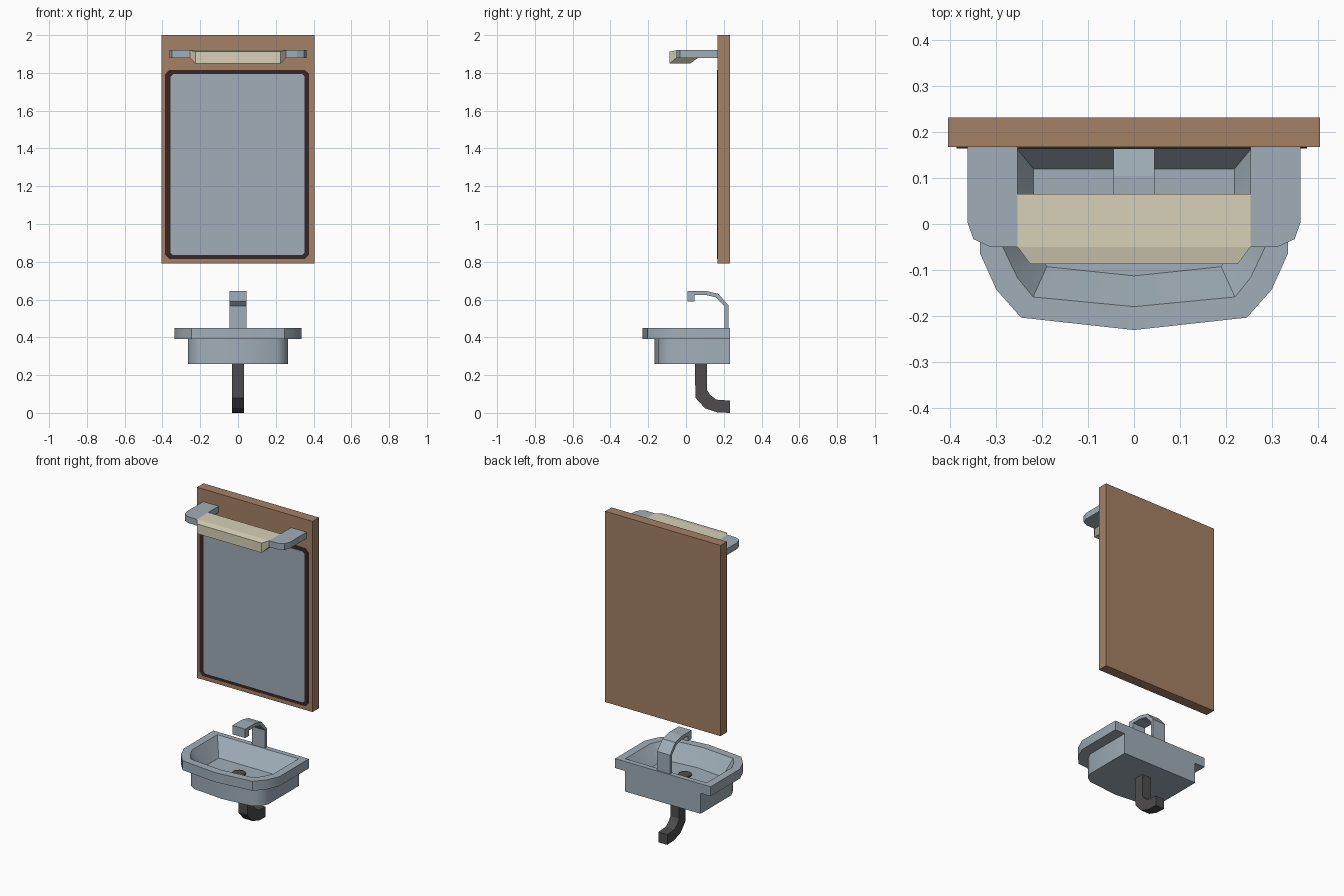
import bpy, bmesh, math
from mathutils import Vector

if "Cube" in bpy.data.objects:
    bpy.data.objects.remove(bpy.data.objects["Cube"])


def material(name, rgb):
    lin = [(c / 255 / 12.92) if c < 11 else ((c / 255 + 0.055) / 1.055) ** 2.4 for c in rgb]
    m = bpy.data.materials.new(name)
    m.diffuse_color = (*lin, 1)
    m.use_nodes = True
    m.node_tree.nodes["Principled BSDF"].inputs["Base Color"].default_value = m.diffuse_color
    return m


STEEL = material("blue_grey_steel", (160, 174, 184))
WOOD = material("brown_wood", (165, 129, 101))
CREAM = material("cream_light", (214, 209, 183))
DARK = material("dark_grey_pipe", (78, 76, 76))
FRAME = material("dark_brown_frame", (58, 37, 37))


def finish(name, bm, mat):
    bmesh.ops.recalc_face_normals(bm, faces=bm.faces)
    me = bpy.data.meshes.new(name)
    bm.to_mesh(me)
    bm.free()
    me.materials.append(mat)
    ob = bpy.data.objects.new(name, me)
    bpy.context.collection.objects.link(ob)
    return ob


def stack(name, loops, mat):
    """Closed skin over loops of equal length, capped at both ends."""
    bm = bmesh.new()
    rings = [[bm.verts.new(p) for p in loop] for loop in loops]
    n = len(rings[0])
    for a, b in zip(rings, rings[1:]):
        for i in range(n):
            j = (i + 1) % n
            bm.faces.new((a[i], a[j], b[j], b[i]))
    bm.faces.new(rings[0])
    bm.faces.new(rings[-1])
    return finish(name, bm, mat)


def strip(name, outer, inner, half, mat):
    """Bent bar: paired side-profile points (y, z) swept across x."""
    loops = [[(-half, *o), (half, *o), (half, *i), (-half, *i)] for o, i in zip(outer, inner)]
    return stack(name, loops, mat)


def plate(name, x0, x1, z0, z1, y0, y1, c, mat):
    """Upright plate with chamfered corners (c = 0 gives a box)."""
    if c:
        pts = [(x0 + c, z0), (x1 - c, z0), (x1, z0 + c), (x1, z1 - c),
               (x1 - c, z1), (x0 + c, z1), (x0, z1 - c), (x0, z0 + c)]
    else:
        pts = [(x0, z0), (x1, z0), (x1, z1), (x0, z1)]
    return stack(name, [[(x, y, z) for x, z in pts] for y in (y0, y1)], mat)


# backing board, mirror frame and glass
plate("backing_board", -0.405, 0.405, 0.79, 2.0, 0.168, 0.232, 0, WOOD)
plate("mirror_frame", -0.387, 0.377, 0.815, 1.815, 0.165, 0.168, 0.022, FRAME)
plate("mirror_glass", -0.357, 0.352, 0.835, 1.793, 0.163, 0.165, 0.012, STEEL)

# lamp brackets on both sides
profile = [(0.254, 0.168), (0.363, 0.168), (0.363, 0.004), (0.35, -0.033), (0.313, -0.05), (0.254, -0.05)]
for side, s in (("left", -1), ("right", 1)):
    stack(side + "_lamp_bracket", [[(s * x, y, z) for x, y in profile] for z in (1.88, 1.92)], STEEL)

# lamp shade: bar with a tapered front and underside
bm = bmesh.new()
for s in (-1, 1):
    for y, z in ((-0.05, 1.88), (-0.05, 1.92), (0.065, 1.88), (0.065, 1.92)):
        bm.verts.new((s * 0.254, y, z))
    for y, z in ((-0.087, 1.85), (-0.087, 1.912), (0.022, 1.85)):
        bm.verts.new((s * 0.226, y, z))
bmesh.ops.convex_hull(bm, input=bm.verts)
bmesh.ops.dissolve_limit(bm, angle_limit=0.02, verts=bm.verts, edges=bm.edges)
finish("lamp_shade", bm, CREAM)


# wash basin: body, overhanging rim and hollow bowl
def ring(half, front, z):
    right = [(x, y, z) for x, y in half]
    return right + [(0, front, z)] + [(-x, y, z) for x, y, z in reversed(right)]


body = [(0.265, 0.232), (0.265, -0.075), (0.243, -0.122), (0.205, -0.148)]
rim = [(0.335, 0.232), (0.335, -0.065), (0.30, -0.143), (0.246, -0.204)]
opening = [(0.285, 0.2), (0.285, -0.052), (0.254, -0.117), (0.22, -0.159)]
floor = [(0.219, 0.12), (0.219, -0.03), (0.207, -0.062), (0.19, -0.093)]
BOWL_Z = 0.35
basin = stack("basin", [ring(body, -0.168, 0.26), ring(body, -0.168, 0.39),
                        ring(rim, -0.231, 0.39), ring(rim, -0.231, 0.45),
                        ring(opening, -0.18, 0.45), ring(floor, -0.113, BOWL_Z)], STEEL)
bpy.context.view_layer.objects.active = basin
basin.select_set(True)
bpy.ops.object.shade_smooth_by_angle(angle=math.radians(32))

# drain plug on the bowl floor
circle = [(0.04 * math.cos(a * math.pi / 6), 0.01 + 0.04 * math.sin(a * math.pi / 6)) for a in range(12)]
stack("drain", [[(x, y, z) for x, y in circle] for z in (BOWL_Z - 0.01, BOWL_Z + 0.008)], DARK)

# tap arching over the bowl
strip("tap",
      [(0.224, 0.44), (0.224, 0.57), (0.172, 0.63), (0.105, 0.646), (0.008, 0.646), (0.008, 0.59)],
      [(0.204, 0.44), (0.204, 0.565), (0.158, 0.612), (0.105, 0.624), (0.045, 0.624), (0.045, 0.59)],
      0.045, STEEL)

# waste pipe bending back to the wall
strip("waste_pipe",
      [(0.047, 0.27), (0.05, 0.08), (0.10, 0.025), (0.165, 0.003), (0.232, 0.0)],
      [(0.112, 0.27), (0.112, 0.12), (0.128, 0.095), (0.16, 0.07), (0.232, 0.065)],
      0.031, DARK)
